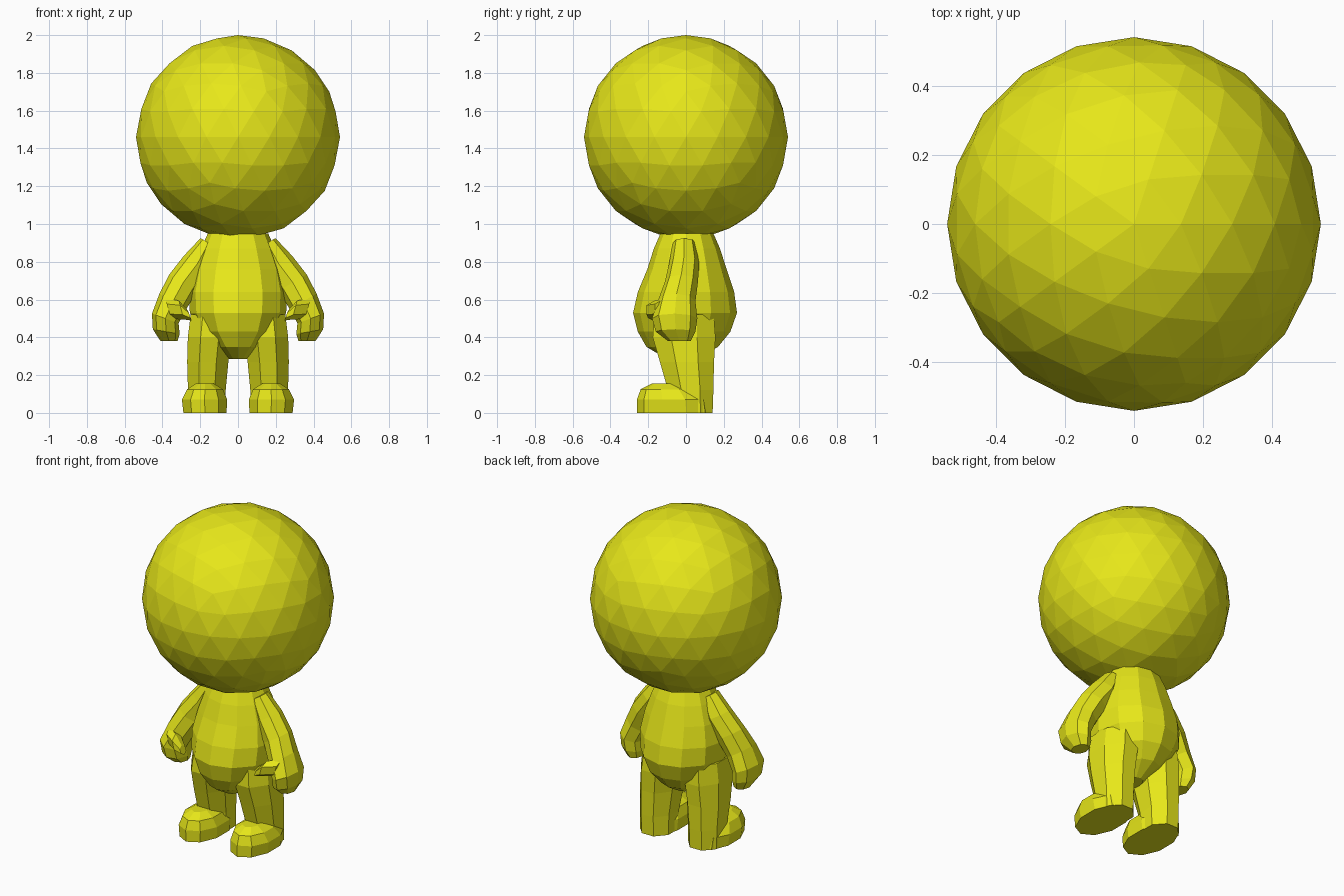
import bpy, bmesh
from math import sin, cos, pi, radians

mat = bpy.data.materials.new("yellow")
mat.diffuse_color = (0.8, 0.8, 0.01, 1)


def finish(name, bm):
    bmesh.ops.recalc_face_normals(bm, faces=bm.faces)
    me = bpy.data.meshes.new(name)
    bm.to_mesh(me)
    bm.free()
    me.materials.append(mat)
    ob = bpy.data.objects.new(name, me)
    bpy.context.collection.objects.link(ob)
    return ob


def loft(name, rings, sides, side=1, stagger=0.0):
    """Rings are (x, y, z, radius across, radius in y, tilt about y in degrees)."""
    bm = bmesh.new()
    loops = []
    for i, (x, y, z, ru, rv, tilt) in enumerate(rings):
        t = radians(tilt)
        loop = []
        for k in range(sides):
            a = 2 * pi * (k + stagger) / sides
            u, v = ru * cos(a), rv * sin(a)
            loop.append(bm.verts.new((side * (x + u * cos(t)), y + v, z + u * sin(t))))
        loops.append(loop)
    for a, b in zip(loops, loops[1:]):
        for k in range(sides):
            n = (k + 1) % sides
            bm.faces.new((a[k], a[n], b[n], b[k]))
    bm.faces.new(loops[0])
    bm.faces.new(loops[-1])
    return finish(name, bm)


# Faceted round head, slightly flattened where it meets the neck
bm = bmesh.new()
bmesh.ops.create_icosphere(bm, subdivisions=3, radius=0.54)
for v in bm.verts:
    v.co.z = max(v.co.z + 1.46, 0.94)
finish("head", bm)

# Round-bellied torso
loft("torso", [
    (0, -0.02, 0.285, 0.05, 0.08, 0),
    (0, -0.02, 0.35, 0.13, 0.19, 0),
    (0, -0.01, 0.43, 0.21, 0.245, 0),
    (0, -0.005, 0.53, 0.255, 0.275, 0),
    (0, 0.0, 0.64, 0.26, 0.255, 0),
    (0, 0.005, 0.76, 0.235, 0.21, 0),
    (0, 0.005, 0.87, 0.195, 0.175, 0),
    (0, 0.005, 0.95, 0.16, 0.14, 0)], 12)

for side, label in ((1, "left"), (-1, "right")):
    # Leg
    loft(label + "_leg", [
        (0.165, 0.03, 0.0, 0.105, 0.12, 0),
        (0.165, 0.025, 0.12, 0.108, 0.13, 0),
        (0.16, 0.005, 0.27, 0.118, 0.155, 0),
        (0.15, -0.01, 0.40, 0.125, 0.18, 0),
        (0.14, -0.01, 0.52, 0.12, 0.17, 0)], 8, side, 0.5)
    # Foot with a rounded toe
    loft(label + "_foot", [
        (0.175, -0.06, 0.0, 0.12, 0.20, 0),
        (0.177, -0.065, 0.07, 0.126, 0.195, 0),
        (0.175, -0.085, 0.125, 0.10, 0.155, 0),
        (0.175, -0.10, 0.155, 0.05, 0.08, 0)], 10, side, 0.5)
    # Arm running into a mitten hand
    loft(label + "_arm", [
        (0.155, -0.01, 0.90, 0.05, 0.06, 30),
        (0.215, -0.01, 0.79, 0.083, 0.08, 30),
        (0.29, -0.025, 0.69, 0.085, 0.088, 30),
        (0.345, -0.05, 0.59, 0.082, 0.10, 30),
        (0.385, -0.06, 0.50, 0.075, 0.12, 20),
        (0.38, -0.055, 0.43, 0.072, 0.105, 10),
        (0.365, -0.035, 0.38, 0.045, 0.06, 0)], 8, side)
    # Thumb
    loft(label + "_thumb", [
        (0.37, -0.12, 0.55, 0.055, 0.05, 75),
        (0.30, -0.165, 0.545, 0.052, 0.05, 75),
        (0.255, -0.175, 0.515, 0.028, 0.03, 70)], 6, side)
